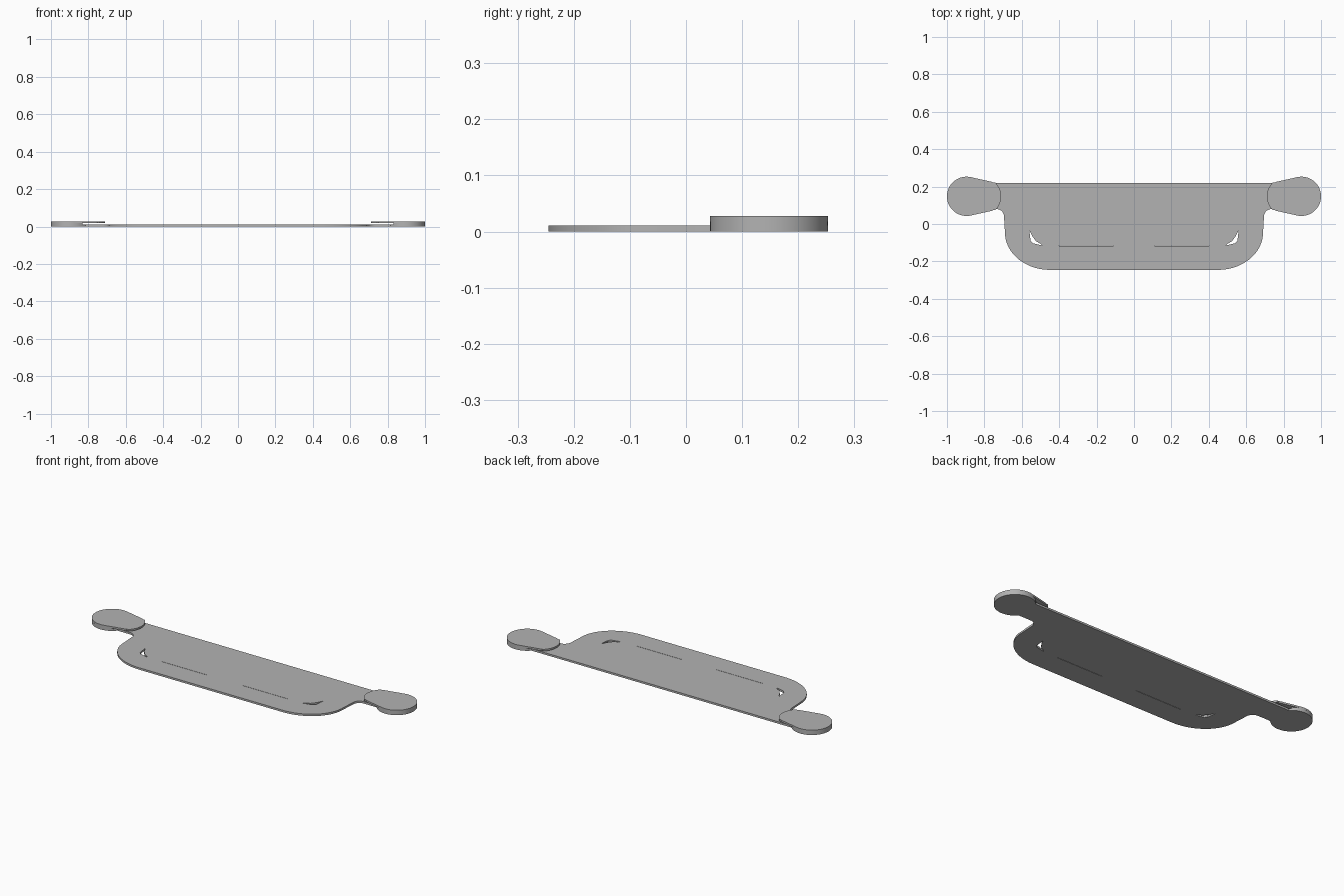
import bpy
from math import cos, sin, radians

if "Cube" in bpy.data.objects:
    bpy.data.objects.remove(bpy.data.objects["Cube"], do_unlink=True)

GREY = (0.45, 0.45, 0.45, 1)
grey = bpy.data.materials.new("plain_grey")
grey.use_nodes = True
grey.diffuse_color = GREY
grey.node_tree.nodes["Principled BSDF"].inputs["Base Color"].default_value = GREY


def arc(cx, cy, rx, ry, start, end, steps=24):
    angles = [radians(start + (end - start) * i / steps) for i in range(steps + 1)]
    return [(cx + rx * cos(a), cy + ry * sin(a)) for a in angles]


def mirror(points):
    return [(-x, y) for x, y in reversed(points)]


def slab(name, loops, bottom, top):
    """Flat plate filled between outline and hole loops."""
    curve = bpy.data.curves.new(name + "_outline", "CURVE")
    curve.dimensions = "2D"
    curve.fill_mode = "BOTH"
    curve.extrude = (top - bottom) / 2
    for loop in loops:
        spline = curve.splines.new("POLY")
        spline.points.add(len(loop) - 1)
        for point, (x, y) in zip(spline.points, loop):
            point.co = (x, y, 0, 1)
        spline.use_cyclic_u = True
    temp = bpy.data.objects.new(name + "_outline", curve)
    bpy.context.collection.objects.link(temp)
    bpy.context.view_layer.update()
    mesh = bpy.data.meshes.new_from_object(
        temp.evaluated_get(bpy.context.evaluated_depsgraph_get()))
    bpy.data.objects.remove(temp, do_unlink=True)
    for v in mesh.vertices:
        v.co.z += (top + bottom) / 2
    mesh.materials.clear()
    mesh.materials.append(grey)
    obj = bpy.data.objects.new(name, mesh)
    bpy.context.collection.objects.link(obj)
    bpy.ops.object.select_all(action="DESELECT")
    obj.select_set(True)
    bpy.context.view_layer.objects.active = obj
    # Weld the walls to the caps
    bpy.ops.object.mode_set(mode="EDIT")
    bpy.ops.mesh.select_all(action="SELECT")
    bpy.ops.mesh.remove_doubles(threshold=0.0001)
    bpy.ops.mesh.normals_make_consistent(inside=False)
    bpy.ops.object.mode_set(mode="OBJECT")
    bpy.ops.object.shade_smooth_by_angle(angle=radians(30))
    return obj


PLATE_TOP, GAP_TOP, PAD_TOP = 0.011, 0.018, 0.028
PAD_X, PAD_Y, PAD_R = 0.895, 0.148, 0.105

# Base sheet: straight back, rounded front corners, necks ending in discs
half = (arc(PAD_X, PAD_Y, PAD_R, PAD_R, 137, -140, 48)
        + arc(0.735, 0.04, 0.04, 0.04, 90, 180, 10)
        + arc(0.45, -0.045, 0.24, 0.2, 0, -90))

# Curved cut-outs and fine slits
crescent = [(0.56, -0.033), (0.553, -0.09), (0.54, -0.103), (0.49, -0.115),
            (0.497, -0.107), (0.523, -0.093), (0.543, -0.067)]
slit = [(0.11, -0.116), (0.4, -0.116), (0.4, -0.118), (0.11, -0.118)]
holes = [crescent, mirror(crescent), slit, mirror(slit)]
slab("base_plate", [half + mirror(half)] + holes, 0, PLATE_TOP)

# Hooked end pads: a post on each disc, capped by a tongue over the neck
post = arc(PAD_X, PAD_Y, PAD_R, PAD_R, 128, -128, 40)
cap = (arc(PAD_X, PAD_Y, PAD_R, PAD_R, 101, -101, 40)
       + arc(0.765, 0.088, 0.018, 0.018, 259, 225, 4)
       + arc(0.81, PAD_Y, 0.1, 0.1, 228, 132, 20)
       + arc(0.765, 0.208, 0.018, 0.018, 135, 101, 4))
for side, flip in (("left", list), ("right", mirror)):
    slab(side + "_pad_post", [flip(post)], PLATE_TOP, GAP_TOP)
    slab(side + "_pad_cap", [flip(cap)], GAP_TOP, PAD_TOP)
